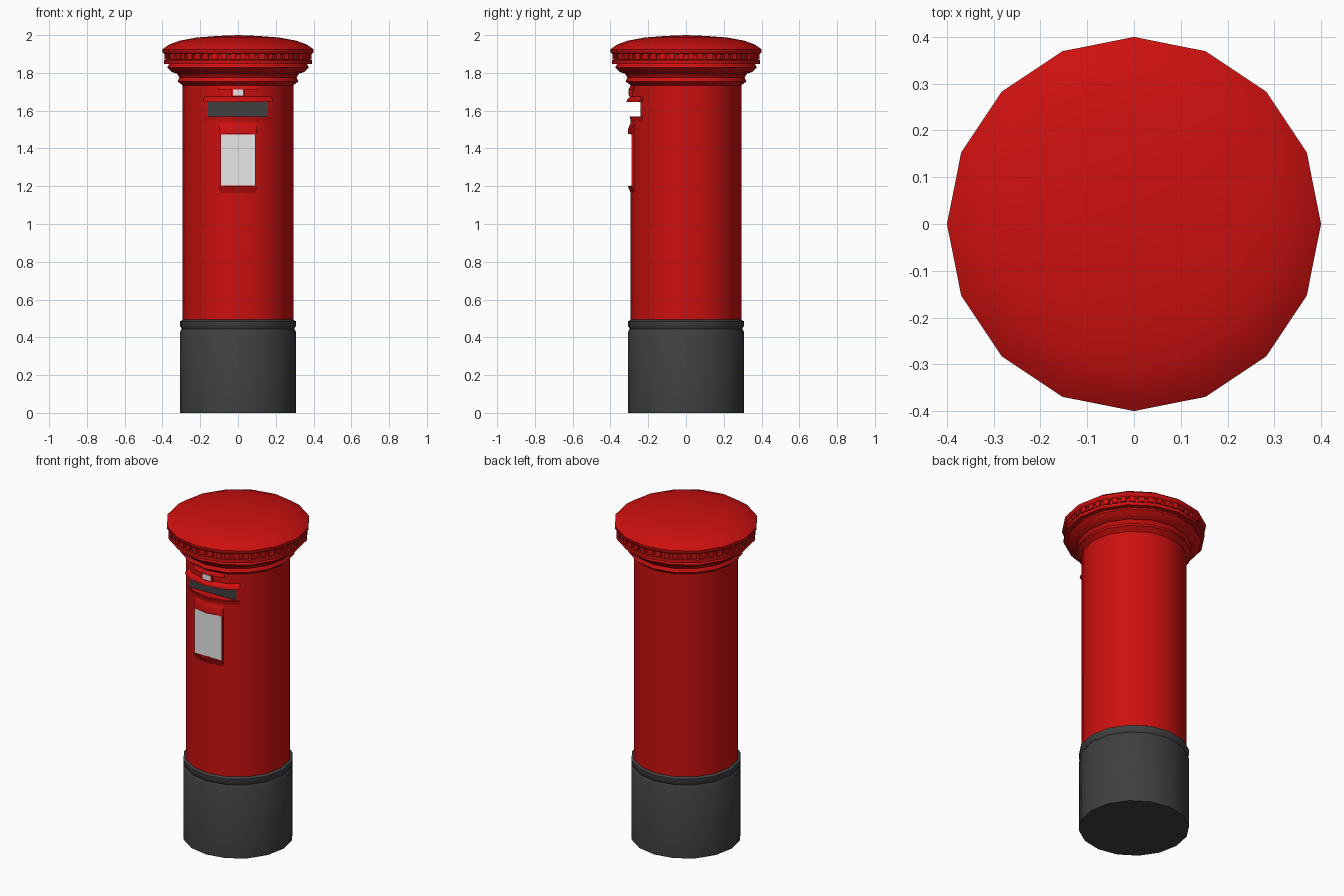
import bpy, bmesh, math

if "Cube" in bpy.data.objects:
    bpy.data.objects.remove(bpy.data.objects["Cube"], do_unlink=True)

SIDES = 16
STEP = 2 * math.pi / SIDES


def material(name, rgb):
    m = bpy.data.materials.new(name)
    m.use_nodes = True
    m.diffuse_color = (*rgb, 1)
    m.node_tree.nodes["Principled BSDF"].inputs["Base Color"].default_value = (*rgb, 1)
    return m


RED = material("pillar red", (0.61, 0.005, 0.005))
GREY = material("dark grey", (0.05, 0.05, 0.05))
WHITE = material("plate white", (0.8, 0.8, 0.8))


def finish(name, bm, mat):
    bmesh.ops.remove_doubles(bm, verts=bm.verts, dist=1e-5)
    bmesh.ops.recalc_face_normals(bm, faces=bm.faces)
    mesh = bpy.data.meshes.new(name)
    bm.to_mesh(mesh)
    bm.free()
    ob = bpy.data.objects.new(name, mesh)
    bpy.context.collection.objects.link(ob)
    mesh.materials.append(mat)
    return ob


def smooth(ob, angle=32):
    bpy.ops.object.select_all(action="DESELECT")
    ob.select_set(True)
    bpy.context.view_layer.objects.active = ob
    bpy.ops.object.shade_smooth_by_angle(angle=math.radians(angle))


def polar(r, a, z):
    # point on the sixteen-sided outline at angle a
    flat = math.cos(STEP / 2) / math.cos(a % STEP - STEP / 2)
    return (r * flat * math.cos(a), r * flat * math.sin(a), z)


def lathe(name, profile, mat):
    bm = bmesh.new()
    rings = [[bm.verts.new(polar(r, i * STEP, z)) for i in range(SIDES)] for r, z in profile]
    for lo, hi in zip(rings, rings[1:]):
        for i in range(SIDES):
            j = (i + 1) % SIDES
            bm.faces.new((lo[i], lo[j], hi[j], hi[i]))
    bm.faces.new(rings[0][::-1])
    if profile[-1][0] > 0.01:
        bm.faces.new(rings[-1])
    return finish(name, bm, mat)


def arc(name, profile, half, mat):
    # closed profile swept round the front between -half and +half degrees
    front = -math.pi / 2
    h = math.radians(half)
    angles = [front - h] + [front + k * STEP for k in (-1, 0, 1) if abs(k * STEP) < h] + [front + h]
    bm = bmesh.new()
    cuts = [[bm.verts.new(polar(r, a, z)) for r, z in profile] for a in angles]
    n = len(profile)
    for p, q in zip(cuts, cuts[1:]):
        for i in range(n):
            j = (i + 1) % n
            bm.faces.new((p[i], p[j], q[j], q[i]))
    bm.faces.new(cuts[0])
    bm.faces.new(cuts[-1][::-1])
    ob = finish(name, bm, mat)
    smooth(ob)
    return ob


def box(name, x, y0, y1, z0, z1, mat):
    bm = bmesh.new()
    bmesh.ops.create_cube(bm, size=1)
    for v in bm.verts:
        v.co = (v.co.x * 2 * x, (y0 + y1) / 2 + v.co.y * (y1 - y0), (z0 + z1) / 2 + v.co.z * (z1 - z0))
    return finish(name, bm, mat)


# Base with a bead round its top
smooth(lathe("base", [(0.307, 0), (0.307, 0.43), (0.298, 0.445), (0.307, 0.46),
                      (0.307, 0.485), (0.29, 0.495)], GREY))

# Body with the letter slot and door recess cut out of the front
body = lathe("body", [(0.293, 0.48), (0.293, 1.76)], RED)
for name, x, y, z0, z1 in (("slot_cutter", 0.176, -0.24, 1.57, 1.645),
                           ("door_cutter", 0.092, -0.285, 1.205, 1.475)):
    cutter = box(name, x, -0.5, y, z0, z1, RED)
    cutter.hide_render = True
    mod = body.modifiers.new(name, "BOOLEAN")
    mod.operation, mod.solver, mod.object = "DIFFERENCE", "EXACT", cutter
    bpy.context.view_layer.objects.active = body
    bpy.ops.object.modifier_apply(modifier=mod.name)
    bpy.data.objects.remove(cutter, do_unlink=True)
body.data.materials.clear()
body.data.materials.append(RED)
body.data.materials.append(GREY)
for f in body.data.polygons:
    f.material_index = int(f.normal.y < -0.99 and abs(f.center.y + 0.24) < 0.005)
smooth(body)

# Raised lips around the slot, lock and door
arc("slot_hood", [(0.28, 1.647), (0.315, 1.647), (0.311, 1.66), (0.293, 1.675), (0.28, 1.675)], 37, RED)
arc("slot_sill", [(0.28, 1.545), (0.293, 1.545), (0.298, 1.568), (0.28, 1.568)], 37, RED)
arc("lock_hood", [(0.28, 1.712), (0.305, 1.712), (0.293, 1.735), (0.28, 1.735)], 20, RED)
arc("door_top_lip", [(0.28, 1.476), (0.306, 1.476), (0.306, 1.505), (0.293, 1.535), (0.28, 1.535)], 19, RED)
arc("door_bottom_lip", [(0.28, 1.165), (0.293, 1.165), (0.308, 1.2), (0.28, 1.2)], 19, RED)

# Notice plate and lock plate
box("notice_frame", 0.095, -0.285, -0.25, 1.198, 1.478, RED)
box("notice_plate", 0.091, -0.289, -0.284, 1.205, 1.474, WHITE)
box("lock_boss", 0.035, -0.302, -0.27, 1.675, 1.715, RED)
box("lock_plate", 0.026, -0.305, -0.301, 1.68, 1.711, WHITE)

# Stepped cornice and domed cap
smooth(lathe("cornice", [(0.285, 1.725), (0.298, 1.738), (0.32, 1.755), (0.31, 1.775), (0.322, 1.795),
                         (0.352, 1.805), (0.375, 1.828), (0.365, 1.846), (0.392, 1.847),
                         (0.392, 1.867), (0.38, 1.87), (0.38, 1.91)], RED))
smooth(lathe("cap", [(0.37, 1.895), (0.39, 1.9), (0.4, 1.91), (0.4, 1.925), (0.365, 1.95),
                     (0.31, 1.97), (0.22, 1.987), (0.1, 1.996), (0, 2.0)], RED), 45)

# Row of small teeth under the cap
bm = bmesh.new()
TEETH = SIDES * 3
for k in range(TEETH):
    a = (k + 0.5) * 2 * math.pi / TEETH
    w = math.pi / TEETH * 0.62
    lo, hi = [[bm.verts.new(polar(r, a + s, z)) for r, s in ((0.375, -w), (0.392, -w), (0.392, w), (0.375, w))]
              for z in (1.872, 1.902)]
    bm.faces.new(lo[::-1])
    bm.faces.new(hi)
    for i in range(4):
        j = (i + 1) % 4
        bm.faces.new((lo[i], lo[j], hi[j], hi[i]))
finish("cap_teeth", bm, RED)
